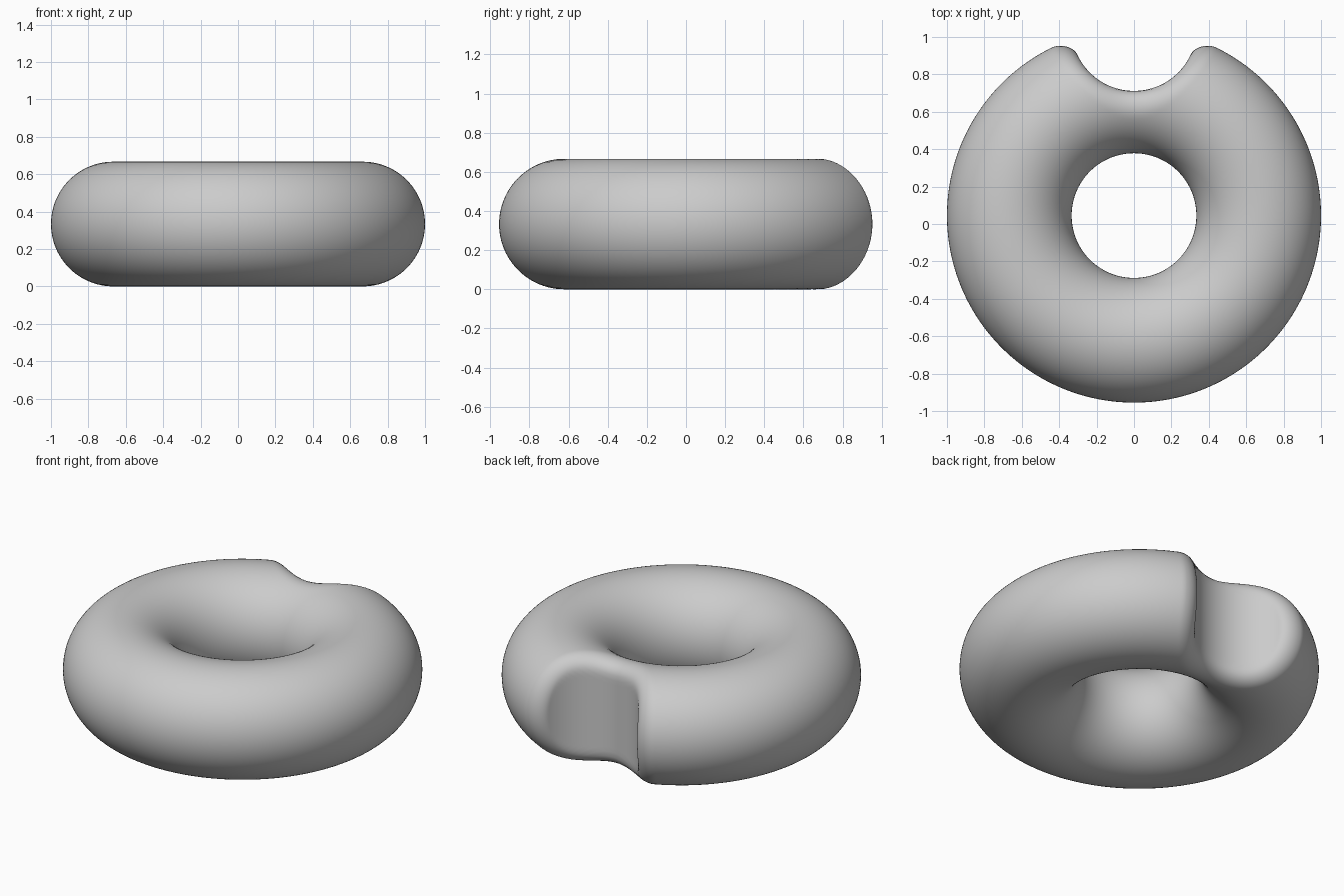
import bpy
import bmesh
from math import sin, cos, pi, radians, sqrt
from mathutils import Vector

cube = bpy.data.objects.get("Cube")
if cube:
    bpy.data.objects.remove(cube, do_unlink=True)

MAJOR, MINOR = 2 / 3, 1 / 3            # ring radii
NOTCH_R = 1 / 3                        # upright round notch in the back rim
NOTCH = Vector((0, 1, 0))
ROUND = 0.1                            # rounding of the notch edge
OFFSET_Y = 0.045
NOTCH_ANGLE = radians(19.3)            # where the notch wall meets the rim
ROWS, INNER, OUTER = 96, 60, 150


def distance(p):
    """Distance to the ring minus the notch, with a rounded cut edge."""
    flat = Vector((p.x, p.y, 0))
    from_core = p - flat.normalized() * MAJOR
    to_notch = NOTCH - flat
    ring = from_core.length - MINOR
    cut = NOTCH_R - to_notch.length
    a, b = ring + ROUND, cut + ROUND
    c = from_core.normalized().dot(to_notch.normalized())
    if a > b * c and b > a * c:
        square = (a * a + b * b - 2 * a * b * c) / max(1 - c * c, 1e-3)
        return sqrt(max(square, 0)) - ROUND
    return max(ring, cut)


def surface_point(theta, phi):
    """Walk outward from inside the ring until the surface is reached."""
    out = Vector((sin(theta), cos(theta), 0))
    near = max(0, 1 - abs(theta) / radians(60))
    shift = 0.17 * near * near * (3 - 2 * near)
    p = out * (MAJOR - shift)
    ray = out * cos(phi) + Vector((0, 0, sin(phi)))
    for _ in range(100):
        d = distance(p)
        if d > -1e-5:
            break
        p = p - ray * d
    return p + Vector((0, OFFSET_Y, MINOR))


# Columns crowd together at the notch lips
half = [NOTCH_ANGLE * (1 - (1 - i / INNER) ** 1.7) for i in range(INNER)]
half += [NOTCH_ANGLE + (pi - NOTCH_ANGLE) * (i / OUTER) ** 1.7
         for i in range(OUTER + 1)]
thetas = half + [-t for t in reversed(half[1:-1])]

# Notched ring
bm = bmesh.new()
loops = [[bm.verts.new(surface_point(t, 2 * pi * j / ROWS)) for j in range(ROWS)]
         for t in thetas]
for i, loop in enumerate(loops):
    after = loops[(i + 1) % len(loops)]
    for j in range(ROWS):
        k = (j + 1) % ROWS
        face = bm.faces.new((loop[j], after[j], after[k], loop[k]))
        face.smooth = True
bmesh.ops.recalc_face_normals(bm, faces=bm.faces)
mesh = bpy.data.meshes.new("notched_ring")
bm.to_mesh(mesh)
bm.free()
ring_object = bpy.data.objects.new("notched_ring", mesh)
bpy.context.collection.objects.link(ring_object)

# Plain grey
grey = bpy.data.materials.new("light_grey")
grey.use_nodes = True
colour = (0.6, 0.6, 0.6, 1)
grey.diffuse_color = colour
grey.node_tree.nodes["Principled BSDF"].inputs["Base Color"].default_value = colour
mesh.materials.append(grey)
